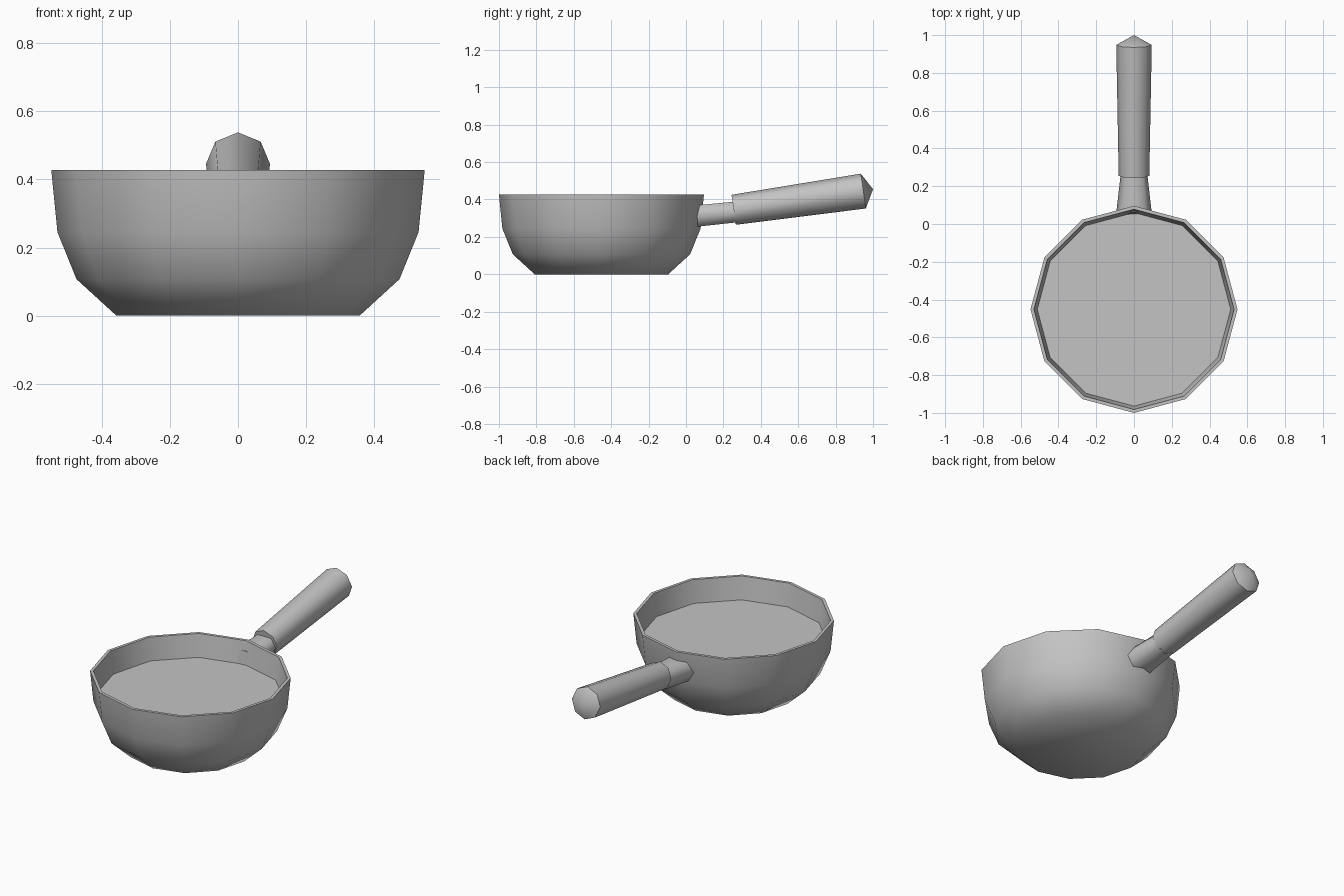
import bpy
import bmesh
from math import cos, sin, pi, radians
from mathutils import Vector

old = bpy.data.objects.get("Cube")
if old:
    bpy.data.objects.remove(old, do_unlink=True)

# One plain metal colour
GREY = (0.55, 0.55, 0.55, 1)
metal = bpy.data.materials.new("grey_metal")
metal.use_nodes = True
metal.diffuse_color = GREY
metal.node_tree.nodes["Principled BSDF"].inputs["Base Color"].default_value = GREY


def loft(name, rings, angle):
    """Skin a list of point rings; a ring of one point closes to a tip."""
    bm = bmesh.new()
    loops = [[bm.verts.new(p) for p in ring] for ring in rings]
    for a, b in zip(loops, loops[1:]):
        n = len(a)
        for i in range(n):
            j = (i + 1) % n
            if len(b) == 1:
                bm.faces.new((a[i], a[j], b[0]))
            else:
                bm.faces.new((a[i], a[j], b[j], b[i]))
    for loop in (loops[0], loops[-1]):
        if len(loop) > 1:
            bm.faces.new(loop)
    bmesh.ops.recalc_face_normals(bm, faces=bm.faces)
    mesh = bpy.data.meshes.new(name)
    bm.to_mesh(mesh)
    bm.free()
    mesh.materials.append(metal)
    obj = bpy.data.objects.new(name, mesh)
    bpy.context.collection.objects.link(obj)
    bpy.ops.object.select_all(action="DESELECT")
    obj.select_set(True)
    bpy.context.view_layer.objects.active = obj
    bpy.ops.object.shade_smooth_by_angle(angle=radians(angle))
    return obj


# Twelve-sided bowl: outer wall, thin rim, inner wall and raised floor
BOWL_Y = -0.452
PROFILE = [(0.357, 0), (0.474, 0.107), (0.53, 0.245), (0.548, 0.427),
           (0.53, 0.427), (0.512, 0.292)]
loft("bowl", [[(r * cos(k * pi / 6), BOWL_Y + r * sin(k * pi / 6), z)
               for k in range(12)] for r, z in PROFILE], 50)

# Six-sided neck whose root follows the bowl wall
root = [(0.095, 0), (0.06, 0.058), (-0.06, 0.058),
        (-0.095, 0), (-0.06, -0.058), (0.06, -0.058)]
loft("handle_neck", [
    [(x, 0.075 - 0.268 * abs(x) + 0.1 * z, 0.312 + z) for x, z in root],
    [(x * 0.74, 0.265 - 0.13 * z, 0.333 + z * 0.95) for x, z in root],
], 65)

# Eight-sided tapered grip with a shallow pointed end
start, end = Vector((0, 0.255, 0.345)), Vector((0, 0.948, 0.445))
axis = (end - start).normalized()
side = Vector((1, 0, 0))
up = side.cross(axis)


def octagon(centre, radius):
    return [centre + radius * (side * cos(k * pi / 4) + up * sin(k * pi / 4))
            for k in range(8)]


loft("handle_grip", [octagon(start, 0.081), octagon(end, 0.094),
                     [Vector((0, 1, 0.455))]], 50)
